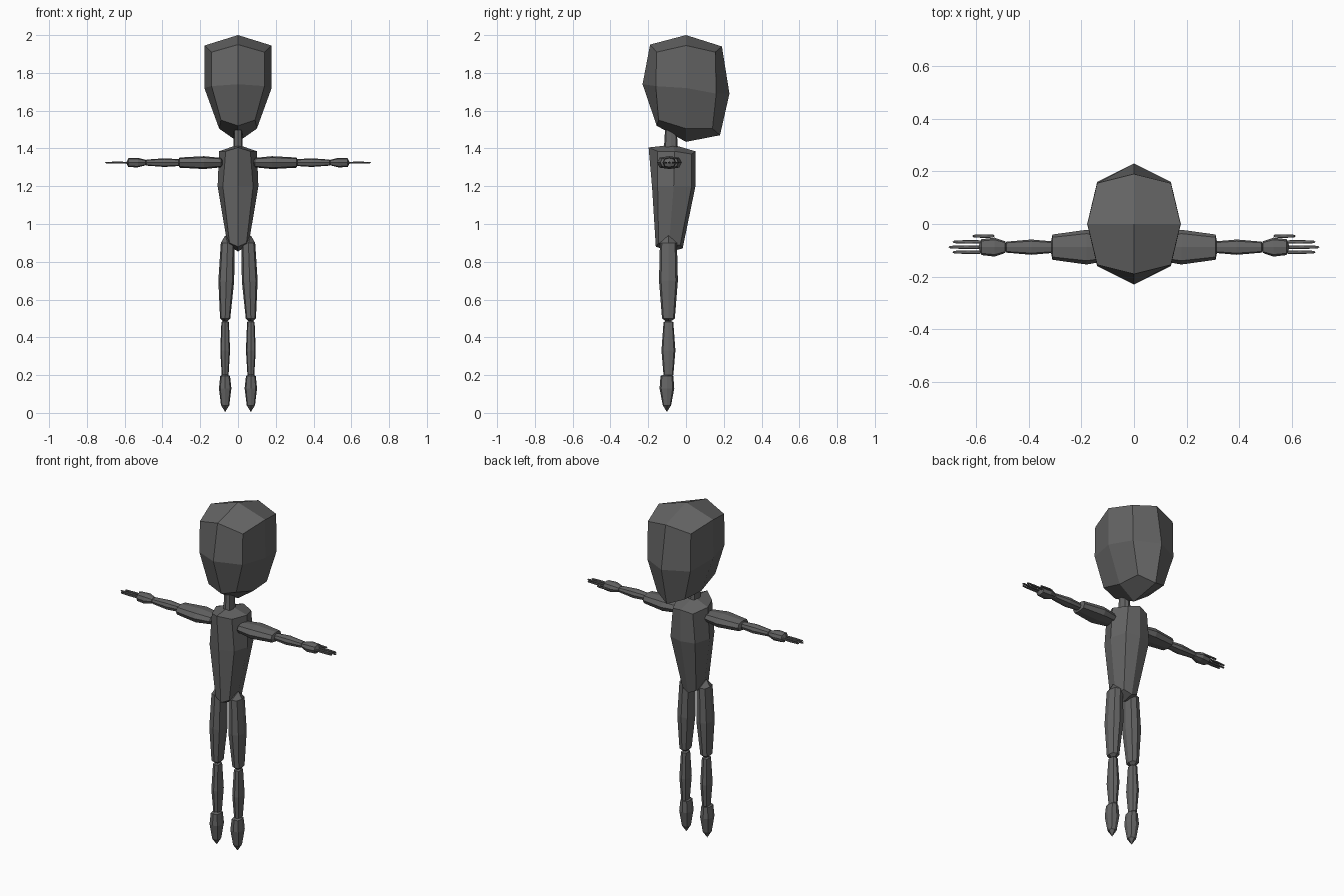
import bpy, bmesh
from mathutils import Vector

cube = bpy.data.objects.get("Cube")
if cube:
    bpy.data.objects.remove(cube)

grey = bpy.data.materials.new("dark grey")
grey.use_nodes = True
COLOUR = (0.13, 0.13, 0.13, 1)
grey.diffuse_color = COLOUR
grey.node_tree.nodes["Principled BSDF"].inputs["Base Color"].default_value = COLOUR


def skin(name, rings, start, end, mirror=False):
    """Join rings of points into a faceted solid with a pole at each end."""
    bm = bmesh.new()
    loops = [[bm.verts.new(p) for p in ring] for ring in rings]
    n = len(loops[0])
    for a, b in zip(loops, loops[1:]):
        for i in range(n):
            j = (i + 1) % n
            bm.faces.new((a[i], a[j], b[j], b[i]))
    # Each cap is made of quads meeting at the pole
    for loop, pole in ((loops[0], start), (loops[-1], end)):
        tip = bm.verts.new(pole)
        for i in range(0, n, 2):
            bm.faces.new((tip, loop[i], loop[(i + 1) % n], loop[(i + 2) % n]))
    bmesh.ops.recalc_face_normals(bm, faces=bm.faces)
    mesh = bpy.data.meshes.new(name)
    bm.to_mesh(mesh)
    bm.free()
    mesh.materials.append(grey)
    obj = bpy.data.objects.new(name, mesh)
    bpy.context.collection.objects.link(obj)
    if mirror:
        obj.modifiers.new("mirror", 'MIRROR')
    return obj


def body_ring(side, front, front_corner, back_corner, back):
    """Symmetric ring: side is (x, y, z), front and back are (y, z)."""
    right = [Vector((0, *front)), Vector(front_corner), Vector(side),
             Vector(back_corner), Vector((0, *back))]
    left = [Vector((-p.x, p.y, p.z)) for p in right[3:0:-1]]
    return right + left


def limb(name, axis, origin, sections, corner=0.78):
    """Mirrored limb; a section is (position, half width, half depth, shift)."""
    unit = [(1, 0), (corner, corner), (0, 1), (-corner, corner),
            (-1, 0), (-corner, -corner), (0, -1), (corner, -corner)]
    u, v = origin

    def place(t, a, b):
        return (t, u + a, v + b) if axis == 'X' else (u + a, v + b, t)

    rings = [[place(t, a * w + s, b * d) for a, b in unit]
             for t, w, d, s in sections[1:-1]]
    first, last = sections[0], sections[-1]
    return skin(name, rings, place(first[0], first[3], 0),
                place(last[0], last[3], 0), mirror=True)


# Head
skin("head", [
    body_ring((.10, 0, 1.505), (-.155, 1.52), (.09, -.145, 1.55), (.09, .14, 1.505), (.18, 1.47)),
    body_ring((.178, 0, 1.72), (-.23, 1.74), (.14, -.16, 1.73), (.14, .16, 1.69), (.23, 1.69)),
    body_ring((.177, 0, 1.945), (-.19, 1.95), (.14, -.155, 1.91), (.14, .155, 1.91), (.19, 1.94)),
], (0, 0, 1.435), (0, 0, 2))

# Neck
limb("neck", 'Z', (0, -.08), [(1.38, 0, 0, 0), (1.38, .026, .038, 0),
                              (1.55, .02, .028, 0), (1.56, 0, 0, 0)]).modifiers.clear()

# Torso
skin("torso", [
    body_ring((.055, -.09, .885), (-.16, .88), (.045, -.145, .9), (.045, -.03, .89), (-.018, .87)),
    body_ring((.108, -.065, 1.2), (-.18, 1.2), (.08, -.15, 1.2), (.08, .03, 1.2), (.05, 1.2)),
    body_ring((.10, -.06, 1.385), (-.198, 1.405), (.065, -.15, 1.385), (.065, .03, 1.37), (.05, 1.385)),
], (0, -.085, .855), (0, -.07, 1.42))

# Arms
arm = (-.088, 1.325)
limb("upper_arms", 'X', arm, [(.07, 0, 0, 0), (.09, .05, .025, 0), (.18, .066, .034, 0),
                              (.31, .048, .027, 0), (.32, 0, 0, 0)])
limb("forearms", 'X', arm, [(.30, 0, 0, 0), (.31, .022, .018, 0), (.39, .029, .023, 0),
                            (.485, .021, .016, 0), (.495, 0, 0, 0)])
limb("hands", 'X', arm, [(.48, 0, 0, 0), (.49, .022, .015, 0), (.53, .036, .025, 0),
                         (.58, .03, .024, 0), (.592, 0, 0, 0)])

# Fingers and thumbs
for name, y, root, tip in (("inner_fingers", -.068, .575, .69), ("middle_fingers", -.088, .575, .705),
                           ("outer_fingers", -.107, .575, .69), ("thumbs", -.046, .53, .615)):
    limb(name, 'X', (y, 1.325), [(root, 0, 0, 0), (root + .005, .006, .004, 0),
                                 ((root + tip) / 2, .007, .005, 0),
                                 (tip - .006, .005, .004, 0), (tip, 0, 0, 0)])

# Legs
leg = (.068, -.093)
limb("thighs", 'Z', leg, [(.94, 0, 0, 0), (.90, .036, .045, -.013), (.70, .042, .05, -.006),
                          (.50, .027, .034, 0), (.475, 0, 0, 0)])
limb("shins", 'Z', leg, [(.495, 0, 0, 0), (.48, .02, .026, 0), (.33, .026, .037, 0),
                         (.20, .018, .026, 0), (.18, 0, 0, 0)])

# Feet
limb("feet", 'Z', (.068, -.101), [(.21, 0, 0, 0), (.195, .026, .034, 0), (.13, .033, .039, 0),
                                  (.04, .022, .022, 0), (.005, 0, 0, 0)])
